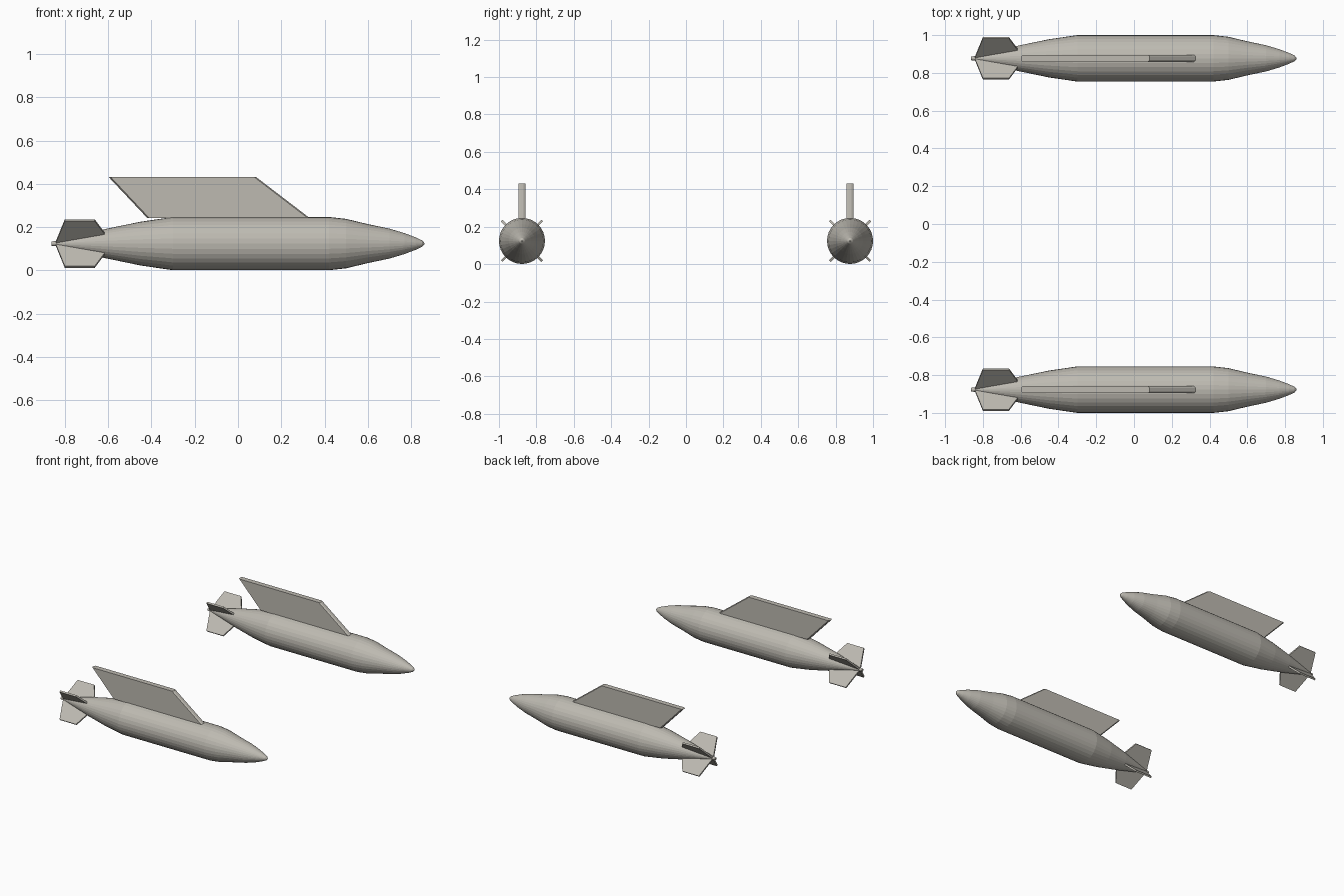
import bpy, bmesh, math
from mathutils import Matrix, Vector

if "Cube" in bpy.data.objects:
    bpy.data.objects.remove(bpy.data.objects["Cube"])

SIDES = 32
CENTRE_Y, CENTRE_Z = 0.877, 0.124

# Warm mid-grey paint
paint = bpy.data.materials.new("grey_paint")
paint.diffuse_color = (0.51, 0.49, 0.44, 1)
paint.use_nodes = True
paint.node_tree.nodes["Principled BSDF"].inputs["Base Color"].default_value = paint.diffuse_color


def finish(bm, name, location):
    bmesh.ops.recalc_face_normals(bm, faces=bm.faces)
    mesh = bpy.data.meshes.new(name)
    bm.to_mesh(mesh)
    bm.free()
    mesh.materials.append(paint)
    obj = bpy.data.objects.new(name, mesh)
    obj.location = location
    bpy.context.collection.objects.link(obj)
    return obj


def lathe(name, profile, location):
    """Revolve (x, radius) points around the x axis, with capped ends."""
    bm = bmesh.new()
    rings = []
    for x, r in profile:
        rings.append([bm.verts.new((x, r * math.cos(a), r * math.sin(a)))
                      for a in (2 * math.pi * i / SIDES for i in range(SIDES))])
    for a, b in zip(rings, rings[1:]):
        for i in range(SIDES):
            j = (i + 1) % SIDES
            bm.faces.new((a[i], a[j], b[j], b[i]))
    bm.faces.new(rings[0])
    bm.faces.new(rings[-1])
    return finish(bm, name, location)


def loft(bm, lower, upper):
    """Closed solid between two matching outlines."""
    a = [bm.verts.new(p) for p in lower]
    b = [bm.verts.new(p) for p in upper]
    n = len(a)
    for i in range(n):
        j = (i + 1) % n
        bm.faces.new((a[i], a[j], b[j], b[i]))
    bm.faces.new(a)
    bm.faces.new(b)
    return a + b


BODY = [(-0.862, 0.010), (-0.838, 0.012), (-0.61, 0.068), (-0.45, 0.101),
        (-0.30, 0.123), (0.42, 0.123), (0.50, 0.114), (0.60, 0.090),
        (0.70, 0.069), (0.77, 0.048), (0.82, 0.029), (0.85, 0.015), (0.861, 0.003)]
FIN = [(-0.61, 0.055), (-0.662, 0.153), (-0.80, 0.153), (-0.842, 0.008), (-0.80, 0.0), (-0.61, 0.0)]


def pylon_section(back, front, z, half=0.019, cut=0.009, edge=0.009):
    """Flat-sided strip section with chamfered leading and trailing edges."""
    return [(back, -edge, z), (back + cut, -half, z), (front - cut, -half, z), (front, -edge, z),
            (front, edge, z), (front - cut, half, z), (back + cut, half, z), (back, edge, z)]


for side, sign in (("left", 1), ("right", -1)):
    loc = (0, sign * CENTRE_Y, CENTRE_Z)

    # Streamlined tank body
    lathe(side + "_tank_body", BODY, loc)

    # Swept mounting pylon above the body
    bm = bmesh.new()
    loft(bm, pylon_section(-0.42, 0.33, 0.243 - CENTRE_Z),
         pylon_section(-0.598, 0.083, 0.432 - CENTRE_Z))
    finish(bm, side + "_pylon", loc)

    # Four diagonal tail fins
    bm = bmesh.new()
    for k in range(4):
        verts = loft(bm, [(x, -0.006, r) for x, r in FIN], [(x, 0.006, r) for x, r in FIN])
        bmesh.ops.rotate(bm, verts=verts, cent=Vector(),
                         matrix=Matrix.Rotation(math.pi / 4 + k * math.pi / 2, 3, 'X'))
    finish(bm, side + "_tail_fins", loc)
